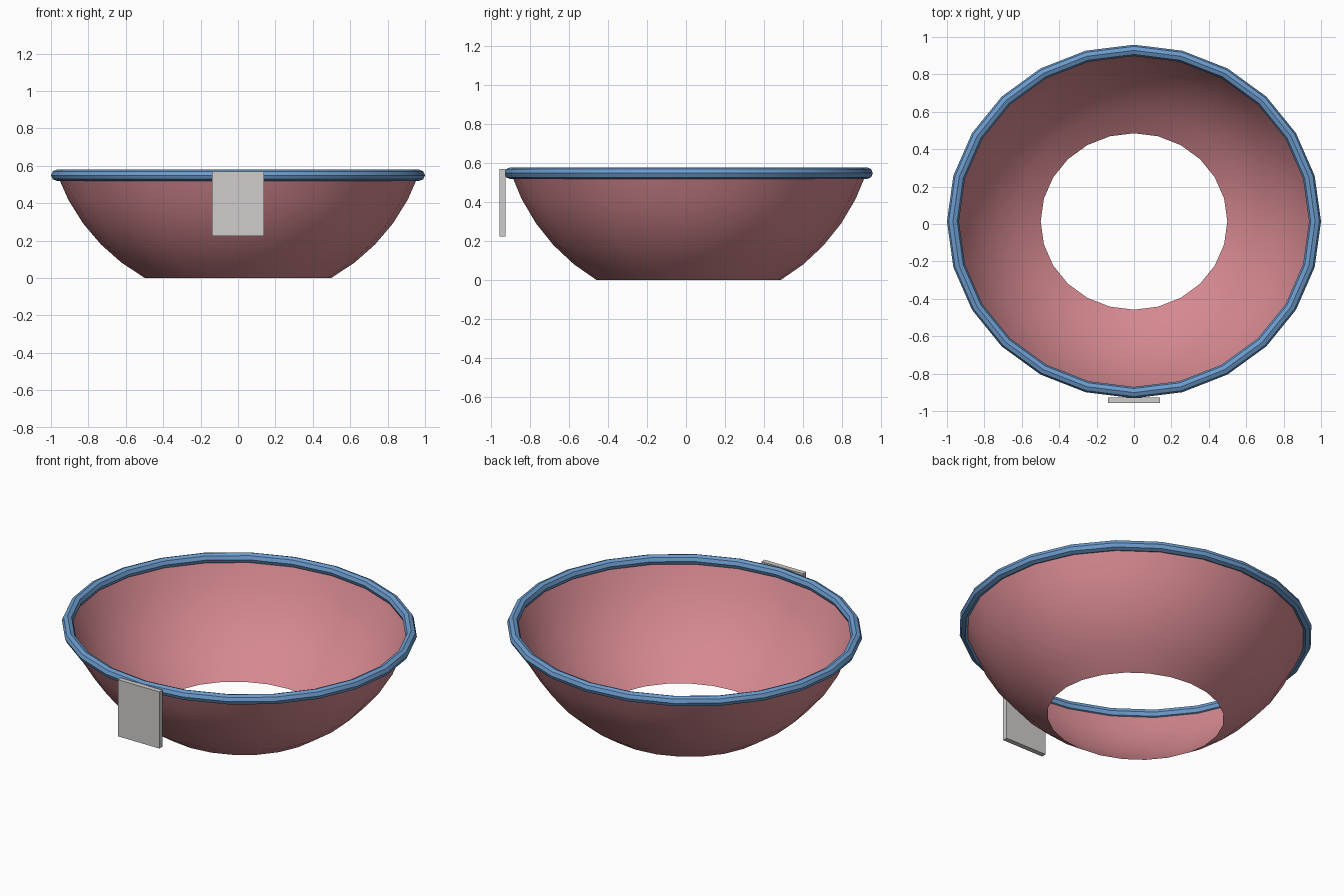
import bpy
import bmesh
from math import sin, cos, pi, radians

if "Cube" in bpy.data.objects:
    bpy.data.objects.remove(bpy.data.objects["Cube"])

SIDES = 24
Y_SCALE, Y_SHIFT = 0.945, 0.0135


def make_material(name, rgb):
    mat = bpy.data.materials.new(name)
    mat.use_nodes = True
    color = (*rgb, 1)
    mat.diffuse_color = color
    mat.node_tree.nodes["Principled BSDF"].inputs["Base Color"].default_value = color
    return mat


def add_object(name, bm, mat):
    mesh = bpy.data.meshes.new(name)
    bm.to_mesh(mesh)
    bm.free()
    mesh.materials.append(mat)
    obj = bpy.data.objects.new(name, mesh)
    bpy.context.collection.objects.link(obj)
    return obj


def lathe(name, profile, mat, closed=False):
    """Sweep a radius/height profile around an oval footprint."""
    bm = bmesh.new()
    rings = []
    for r, z in profile:
        angles = [2 * pi * i / SIDES for i in range(SIDES)]
        rings.append([bm.verts.new((r * cos(a), r * sin(a) * Y_SCALE + Y_SHIFT, z))
                      for a in angles])
    pairs = list(zip(rings, rings[1:]))
    if closed:
        pairs.append((rings[-1], rings[0]))
    for low, high in pairs:
        for i in range(SIDES):
            j = (i + 1) % SIDES
            bm.faces.new((low[i], low[j], high[j], high[i]))
    obj = add_object(name, bm, mat)
    bpy.ops.object.select_all(action="DESELECT")
    obj.select_set(True)
    bpy.context.view_layer.objects.active = obj
    bpy.ops.object.shade_smooth_by_angle(angle=radians(30))
    return obj


pink = make_material("dusty pink", (0.67, 0.25, 0.28))
blue = make_material("soft blue", (0.15, 0.33, 0.61))
grey = make_material("light grey", (0.62, 0.61, 0.60))

# Open-bottomed bowl: a band of a sphere
radius, centre_z, steps = 1.026, 0.897, 5
arc = [radians(29.1 + 41.2 * i / steps) for i in range(steps + 1)]
lathe("bowl", [(radius * sin(a), max(0, centre_z - radius * cos(a))) for a in arc], pink)

# Eight-sided rim tube
tube = [2 * pi * i / 8 for i in range(8)]
lathe("rim", [(0.968 + 0.032 * cos(a), 0.549 + 0.03 * sin(a)) for a in tube],
      blue, closed=True)

# Flat plate at the front
bm = bmesh.new()
bmesh.ops.create_cube(bm, size=1)
bmesh.ops.scale(bm, vec=(0.28, 0.03, 0.345), verts=bm.verts)
bmesh.ops.translate(bm, vec=(0, -0.942, 0.3975), verts=bm.verts)
add_object("front_plate", bm, grey)
